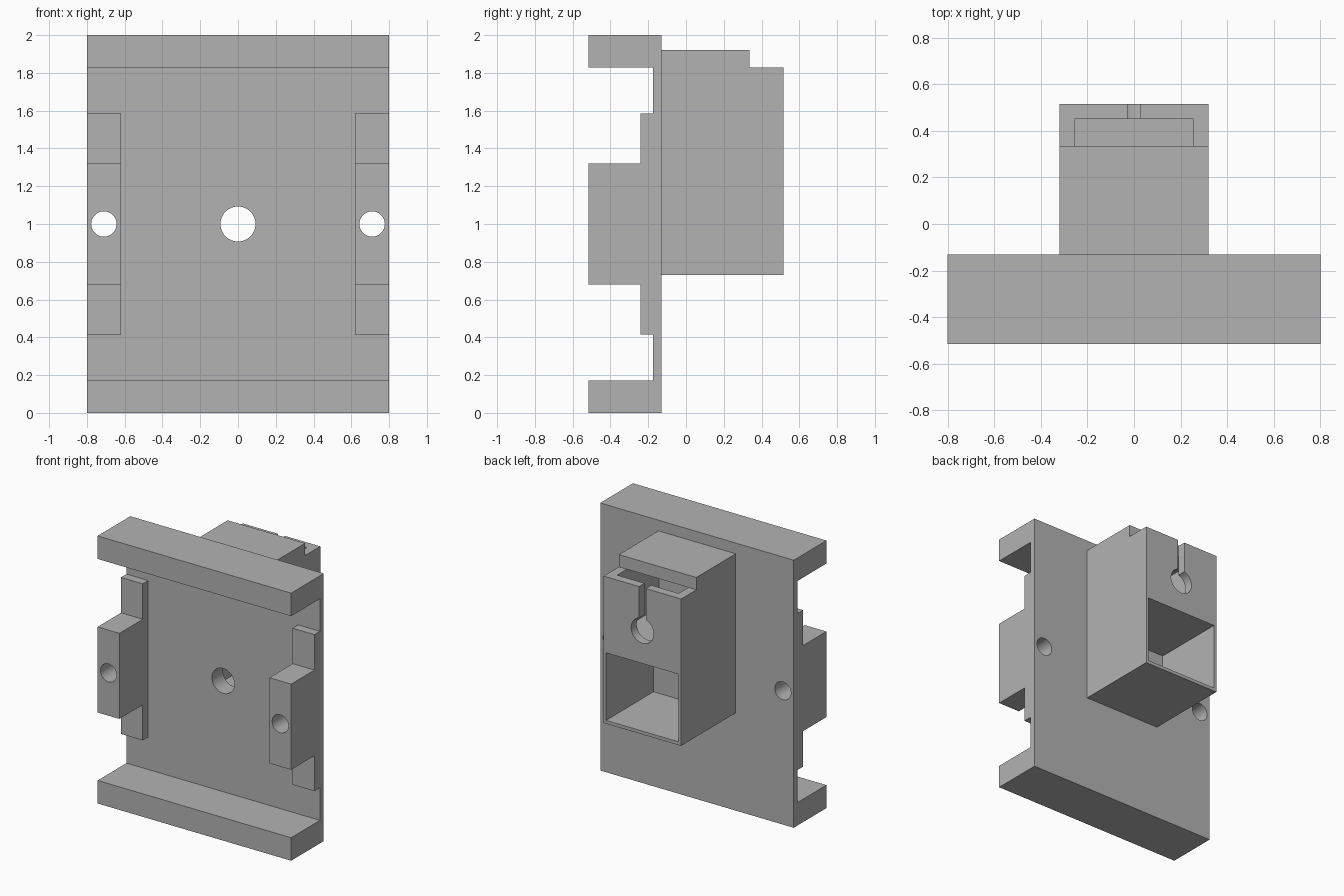
import bpy, bmesh, math
from mathutils import Matrix

cube = bpy.data.objects.get("Cube")
if cube:
    bpy.data.objects.remove(cube, do_unlink=True)

grey = bpy.data.materials.new("plain grey")
grey.use_nodes = True
colour = (0.45, 0.45, 0.45, 1)
grey.diffuse_color = colour
grey.node_tree.nodes["Principled BSDF"].inputs["Base Color"].default_value = colour


def add_object(name, bm):
    bmesh.ops.recalc_face_normals(bm, faces=bm.faces)
    mesh = bpy.data.meshes.new(name)
    bm.to_mesh(mesh)
    bm.free()
    mesh.materials.append(grey)
    obj = bpy.data.objects.new(name, mesh)
    bpy.context.collection.objects.link(obj)
    return obj


def prism(name, profile, x0, x1):
    """Extrude a (y, z) outline from x0 to x1."""
    bm = bmesh.new()
    face = bm.faces.new([bm.verts.new((x0, y, z)) for y, z in profile])
    moved = bmesh.ops.extrude_face_region(bm, geom=[face])["geom"]
    bmesh.ops.translate(bm, vec=(x1 - x0, 0, 0),
                        verts=[v for v in moved if isinstance(v, bmesh.types.BMVert)])
    return add_object(name, bm)


def box(name, half_width, y0, y1, z0, z1):
    outline = [(y0, z0), (y1, z0), (y1, z1), (y0, z1)]
    return prism(name, outline, -half_width, half_width)


def bore(name, x, z, radius, y0, y1):
    bm = bmesh.new()
    place = Matrix.Translation((x, (y0 + y1) / 2, z)) @ Matrix.Rotation(math.pi / 2, 4, 'X')
    bmesh.ops.create_cone(bm, cap_ends=True, segments=48, radius1=radius,
                          radius2=radius, depth=y1 - y0, matrix=place)
    return add_object(name, bm)


def combine(target, tool, operation):
    """Apply a boolean and remove the tool."""
    mod = target.modifiers.new(operation.lower(), 'BOOLEAN')
    mod.operation, mod.solver, mod.object = operation, 'EXACT', tool
    bpy.context.view_layer.objects.active = target
    bpy.ops.object.modifier_apply(modifier=mod.name)
    bpy.data.objects.remove(tool, do_unlink=True)


def mirrored(half):
    """Complete an outline that is symmetric about mid height."""
    return half + [(y, 2 - z) for y, z in reversed(half)]


FRONT, STEP, PLATE, BACK, REAR = -0.515, -0.24, -0.175, -0.13, 0.515

# Back plate with top and bottom flanges
flange = [(BACK, 0), (FRONT, 0), (FRONT, 0.172), (PLATE, 0.172)]
bracket = prism("bracket", mirrored(flange), -0.8, 0.8)

# Stepped side blocks, sunk slightly into the plate
step = [(-0.15, 0.415), (STEP, 0.415), (STEP, 0.68), (FRONT, 0.68)]
for side in (-1, 1):
    combine(bracket, prism("side_block", mirrored(step), side * 0.62, side * 0.8), 'UNION')

# Rear housing with raised cap
housing = [(-0.15, 0.73), (REAR, 0.73), (REAR, 1.828), (0.335, 1.828),
           (0.335, 1.92), (-0.15, 1.92)]
combine(bracket, prism("housing", housing, -0.32, 0.32), 'UNION')

# Housing openings: lower window, upper pocket, keyhole slot
combine(bracket, box("window", 0.3, -0.045, 0.6, 0.755, 1.26), 'DIFFERENCE')
combine(bracket, box("pocket", 0.255, -0.045, 0.45, 1.4, 1.828), 'DIFFERENCE')
combine(bracket, box("slot", 0.028, 0.4, 0.6, 1.5, 1.9), 'DIFFERENCE')
combine(bracket, bore("keyhole", 0, 1.505, 0.093, 0.4, 0.6), 'DIFFERENCE')

# Screw holes
combine(bracket, bore("centre_hole", 0, 1, 0.093, -0.3, 0.2), 'DIFFERENCE')
for side in (-1, 1):
    combine(bracket, bore("side_hole", side * 0.71, 1, 0.067, -0.6, 0), 'DIFFERENCE')

# Smooth bores, crisp edges
bpy.ops.object.select_all(action='DESELECT')
bracket.select_set(True)
bpy.context.view_layer.objects.active = bracket
bpy.ops.object.shade_smooth_by_angle(angle=math.radians(30))
